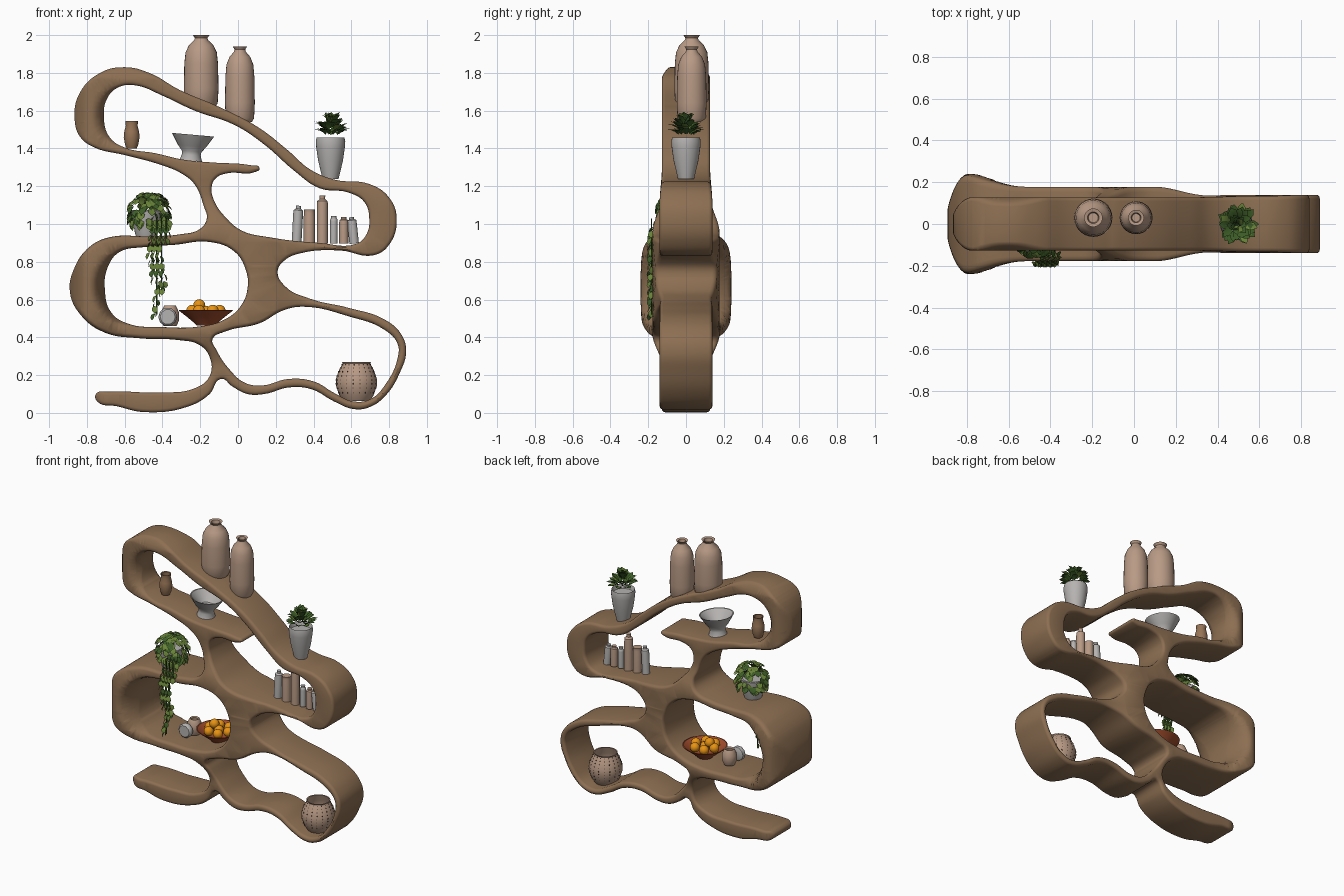
import bpy, bmesh, math, random
from mathutils import Vector, Matrix

if "Cube" in bpy.data.objects:
    bpy.data.objects.remove(bpy.data.objects["Cube"])
random.seed(4)

def srgb(name, r, g, b):
    m = bpy.data.materials.new(name)
    m.diffuse_color = [((c / 255 + .055) / 1.055) ** 2.4 for c in (r, g, b)] + [1]
    m.use_nodes = True
    m.node_tree.nodes["Principled BSDF"].inputs["Base Color"].default_value = m.diffuse_color
    return m

WOOD = srgb("brown wood", 141, 111, 82)
CLAY = srgb("beige clay", 184, 154, 133)
GREY = srgb("light grey", 182, 179, 177)
TAN = srgb("tan clay", 150, 116, 86)
TERRA = srgb("terracotta", 160, 76, 44)
ORANGE = srgb("orange", 236, 150, 20)
DARKLEAF = srgb("dark green", 60, 92, 38)
LEAF = srgb("leaf green", 104, 130, 56)
DARK = srgb("dark slot", 80, 60, 48)

def finish(name, bm, *mats, angle=40):
    bmesh.ops.recalc_face_normals(bm, faces=bm.faces)
    me = bpy.data.meshes.new(name)
    bm.to_mesh(me)
    bm.free()
    for m in mats:
        me.materials.append(m)
    ob = bpy.data.objects.new(name, me)
    bpy.context.collection.objects.link(ob)
    bpy.ops.object.select_all(action='DESELECT')
    bpy.context.view_layer.objects.active = ob
    ob.select_set(True)
    bpy.ops.object.shade_smooth_by_angle(angle=math.radians(angle))
    return ob

def lathe(name, profile, loc, mat, segs=28, rot=(0, 0, 0)):
    bm = bmesh.new()
    rings = [[bm.verts.new((r * math.cos(a), r * math.sin(a), z)) for a in
              [2 * math.pi * i / segs for i in range(segs)]] for r, z in profile]
    for a, b in zip(rings, rings[1:]):
        for i in range(segs):
            j = (i + 1) % segs
            bm.faces.new((a[i], a[j], b[j], b[i]))
    bm.faces.new(rings[0])
    bm.faces.new(rings[-1])
    ob = finish(name, bm, mat)
    ob.location, ob.rotation_euler = loc, rot
    return ob

# ---- flowing shelf: one outline with three openings ----
outer = [(-.865,1.555),(-.84,1.69),(-.73,1.80),(-.60,1.83),(-.47,1.80),(-.31,1.71),(-.1,1.62),
    (.11,1.51),(.27,1.385),(.38,1.29),(.51,1.235),(.70,1.21),(.80,1.14),(.84,1.03),(.80,.89),
    (.72,.835),(.54,.86),(.33,.845),(.25,.81),(.21,.75),(.25,.67),(.38,.605),(.59,.555),
    (.775,.495),(.865,.415),(.89,.325),(.86,.22),(.78,.09),(.695,.03),(.615,.02),(.51,.06),
    (.39,.125),(.27,.135),(.14,.10),(.05,.10),(-.03,.14),(-.09,.18),(-.15,.10),(-.26,.035),
    (-.495,.004),(-.64,.035),(-.745,.06),(-.752,.10),(-.68,.112),(-.415,.108),(-.23,.13),
    (-.15,.195),(-.15,.295),(-.205,.36),(-.31,.385),(-.52,.395),(-.705,.425),(-.83,.515),
    (-.89,.64),(-.865,.77),(-.785,.88),(-.68,.93),(-.47,.935)]
outer += [(-.31,.945),(-.20,.975),(-.165,1.03),(-.18,1.09),(-.23,1.21),(-.295,1.265),
    (-.415,1.315),(-.60,1.365),(-.76,1.405),(-.835,1.46)]
upper = [(-.71,1.565),(-.69,1.67),(-.63,1.725),(-.55,1.735),(-.39,1.675),(-.23,1.60),(-.02,1.525),
    (.14,1.42),(.30,1.28),(.43,1.19),(.59,1.165),(.67,1.115),(.695,1.025),(.68,.945),(.63,.897),
    (.43,.9),(.165,.93),(.02,.965),(-.07,1.04),(-.125,1.12),(-.14,1.19),(-.12,1.24),(-.06,1.268),
    (.09,1.275),(.115,1.295),(.06,1.312),(-.125,1.325),(-.285,1.34),(-.44,1.375),(-.60,1.405),(-.68,1.46)]
left = [(-.705,.655),(-.69,.77),(-.63,.85),(-.495,.878),(-.335,.89),(-.15,.905),(-.02,.855),
    (.04,.76),(.05,.655),(.01,.56),(-.07,.495),(-.2,.458),(-.415,.455),(-.575,.47),(-.67,.53)]
right = [(-.135,.39),(-.07,.43),(.115,.475),(.245,.545),(.35,.562),(.59,.51),(.775,.44),(.845,.365),
    (.845,.29),(.78,.15),(.705,.075),(.615,.06),(.51,.105),(.405,.165),(.27,.18),(.125,.145),
    (.035,.16),(-.045,.23),(-.115,.335)]

def step(a, b, v):
    t = min(1, max(0, (v - a) / (b - a)))
    return t * t * (3 - 2 * t)

def inner_round(x, z, cx, cz, rin, rout):
    # thins a left bend towards its opening, so the wall swells at mid depth
    a = math.hypot((x - cx) / rin[0], (z - cz) / rin[1]) - 1
    b = 1 - math.hypot((x - cx) / rout[0], (z - cz) / rout[1])
    a, b = max(a, 0), max(b, 1e-4)
    t = max(0, 1 - 1.8 * a / (a + b))
    return 1 - .6 * t ** 1.6 * step(cx - .06, cx - .19, x)

def half_depth(x, z):
    # middle shelves are deeper, the lower left loop bulges most, left ends are rounded off
    mid = step(.25, .42, z) * step(1.15, .95, z)
    bulge = max(0, 1 - ((z - .66) / .31) ** 4)
    d = .128 + .012 * step(.2, .5, x) * step(1.3, 1.1, z) + mid * .05 * step(.38, .1, x) \
        + .062 * bulge * step(-.52, -.78, x)
    if z > 1.2:
        t = min(1, max(0, (-.77 - x) / .1))
        d *= 1 - .25 * step(1.77, 1.84, z)
        d *= inner_round(x, z, -.54, 1.57, (.17, .165), (.325, .26))
    elif z > .3:
        t = min(1, max(0, (-.79 - x) / .102))
        d *= inner_round(x, z, -.5, .663, (.205, .21), (.39, .27))
    else:
        t = min(1, max(0, (-.68 - x) / .12))
    return d * (1 - .65 * t ** 2.2)

cu = bpy.data.curves.new("shelf_curve", 'CURVE')
cu.dimensions, cu.fill_mode, cu.resolution_u = '2D', 'BOTH', 6
cu.extrude, cu.bevel_depth, cu.bevel_resolution, cu.offset = .11, .018, 2, -.018
for pts in (outer, upper, left, right):
    sp = cu.splines.new('BEZIER')
    sp.bezier_points.add(len(pts) - 1)
    sp.use_cyclic_u = True
    for p, (x, z) in zip(sp.bezier_points, pts):
        p.co = (x, z, 0)
        p.handle_left_type = p.handle_right_type = 'AUTO'
tmp = bpy.data.objects.new("shelf_helper", cu)
bpy.context.collection.objects.link(tmp)
bm = bmesh.new()
bm.from_mesh(tmp.evaluated_get(bpy.context.evaluated_depsgraph_get()).to_mesh())
bpy.data.objects.remove(tmp)
bmesh.ops.remove_doubles(bm, verts=bm.verts, dist=.0002)
# tidy the flat sides so the triangles run across the bands, then slice them
caps = {f for f in bm.faces if all(abs(v.co.z) > .1275 for v in f.verts)}
inner_edges = [e for e in bm.edges if len(e.link_faces) == 2 and all(f in caps for f in e.link_faces)]
bmesh.ops.beautify_fill(bm, faces=list(caps), edges=inner_edges)
cuts = [((-.87 + .02 * i, 0, 0), (1, 0, 0)) for i in range(13)] + \
       [((0, z, 0), (0, 1, 0)) for z in (.42, .48, .54, .6, .72, .78, .84, .9, 1.46, 1.54, 1.62, 1.7, 1.77)]
for co, no in cuts:
    bmesh.ops.bisect_plane(bm, geom=bm.verts[:] + bm.edges[:] + bm.faces[:], plane_co=co, plane_no=no)
for v in bm.verts:
    x, z, t = v.co
    v.co = (x, -t / .128 * half_depth(x, z), z)
for f in bm.faces:
    f.material_index = 0
finish("flowing_shelf", bm, WOOD, angle=60)

# ---- vases and bowls ----
def tall_vase(name, x, z, r, h):
    prof = [(.8, 0), (.95, .05), (1, .25), (.97, .6), (.9, .76), (.7, .86), (.4, .93),
            (.36, .96), (.48, 1), (.3, .99), (.25, .93)]
    lathe(name, [(a * r, b * h) for a, b in prof], (x, .03, z), CLAY)
tall_vase("tall_vase", -.195, 1.62, .092, .38)
tall_vase("short_vase", .01, 1.54, .079, .4)
lathe("small_vase", [(.027,0),(.035,.02),(.042,.06),(.039,.09),(.031,.12),(.034,.145),(.028,.143),(.03,.1)],
      (-.563, 0, 1.4), TAN)
lathe("grey_bowl", [(.06,0),(.05,.03),(.052,.05),(.075,.078),(.112,.138),(.105,.137),(.045,.07)],
      (-.25, 0, 1.335), GREY, rot=(0, math.radians(5), 0))
lathe("beige_pot", [(.035,0),(.048,.03),(.048,.07),(.035,.1),(.03,.108),(.024,.1),(.03,.07)],
      (-.36, .03, .46), CLAY)
lathe("grey_cup", [(.035,-.02),(.047,-.014),(.05,0),(.047,.014),(.04,.02)],
      (-.372, -.05, .508), GREY, segs=10, rot=(math.pi / 2, 0, 0))

# ---- bowl of oranges ----
lathe("fruit_bowl", [(.05,0),(.06,.012),(.1,.045),(.145,.08),(.138,.081),(.09,.048),(.045,.02)],
      (-.17, .03, .463), TERRA, segs=32)
bm = bmesh.new()
spots = [(.072 * math.cos(i * math.pi / 3), .072 * math.sin(i * math.pi / 3), .54) for i in range(6)]
for x, y, z in spots + [(0, 0, .535), (-.035, 0, .57)]:
    bmesh.ops.create_uvsphere(bm, u_segments=16, v_segments=10, radius=.032,
                              matrix=Matrix.Translation((x - .17, y + .03, z)))
finish("oranges", bm, ORANGE)

# ---- row of bottles ----
for i, (x, r, h, m, neck, tilt) in enumerate([
        (.31, .026, .2, GREY, .5, 3), (.378, .03, .18, CLAY, .95, 0), (.447, .029, .255, CLAY, .5, 0),
        (.507, .02, .145, GREY, .7, 0), (.56, .024, .14, CLAY, .6, 0), (.615, .025, .14, GREY, .5, -6)]):
    lathe(f"bottle_{i}", [(r, 0), (r, h * .8), (r * .95, h * .88), (r * neck, h * .92), (r * neck, h * .97),
          (r * (neck + .05), h)], (x, 0, .897), m, 16, (0, math.radians(tilt), 0))

# ---- basket with rows of dark slots ----
wall = [(.07,0),(.09,.03),(.108,.08),(.108,.12),(.092,.165),(.073,.2)]
lathe("basket", wall + [(.077,.207),(.07,.206),(.085,.16),(.095,.12),(.09,.06),(.06,.01)], (.627, 0, .062), CLAY, 24)
bm = bmesh.new()
for i in range(18):
    for (r0, z0), (r1, z1) in zip(wall[1:], wall[2:]):
        for t in (.3, .8):
            r, z = r0 + (r1 - r0) * t, z0 + (z1 - z0) * t
            m = Matrix.Translation((.627, 0, .062 + z)) @ Matrix.Rotation(i * math.pi / 9, 4, 'Z') \
                @ Matrix.Translation((r, 0, 0)) @ Matrix.Diagonal((.003, .004, .007, 1))
            bmesh.ops.create_cube(bm, size=1, matrix=m)
finish("basket_slots", bm, DARK)

# ---- plants ----
def leaf(bm, base, direction, length, width, mat, droop=.25):
    d = Vector(direction).normalized()
    side = d.cross(Vector((0, 0, 1)))
    side = side.normalized() if side.length > .05 else Vector((1, 0, 0))
    up = side.cross(d)
    b = Vector(base)
    P = lambda t, s, h: bm.verts.new(b + d * t * length + side * s * width + up * h * length)
    root, tip = P(0, 0, 0), P(1, 0, -droop)
    m1, m2 = P(.35, 0, 0), P(.75, 0, -droop * .4)
    for s in (-.5, .5):
        e1, e2 = P(.35, s * .9, .08), P(.75, s * .9, .05 - droop * .4)
        for f in ((root, m1, e1), (m1, m2, e2, e1), (m2, tip, e2)):
            bm.faces.new(f).material_index = mat

def dome(i, lo, hi):
    a, e = i * 2.4, random.uniform(lo, hi)
    return Vector((math.cos(a) * math.cos(e), math.sin(a) * math.cos(e), math.sin(e)))

lathe("right_pot", [(.042,0),(.047,.02),(.066,.1),(.076,.17),(.078,.2),(.074,.22),(.066,.19)], (.49, 0, 1.237), GREY)
bm = bmesh.new()
for i in range(60):
    c = dome(i, .2, 1.45)
    tilt = Vector((random.uniform(-.4, .4), random.uniform(-.4, .4), random.uniform(0, .5)))
    leaf(bm, Vector((.495, 0, 1.455)) + Vector((c.x * .04, c.y * .04, c.z * .075)), c + tilt,
         random.uniform(.055, .075), .04, int(i % 5 == 0), .25)
finish("right_plant", bm, DARKLEAF, LEAF)

lathe("left_pot", [(.053,0),(.06,.02),(.078,.12),(.08,.14),(.075,.145),(.07,.13)], (-.485, -.055, .929), GREY)
bm = bmesh.new()
top = Vector((-.47, -.06, 1.06))
for i in range(150):
    c = dome(i, -.5, 1.4)
    p = top + Vector((c.x * .09, c.y * .075, c.z * .105))
    leaf(bm, p, c * .8 + Vector((random.uniform(-.5, .5), random.uniform(-.4, .4), -.8)), .05, .042, int(i % 5 < 3))
# trailing vines over the front edge
for x, low in ((-.455, .7), (-.43, .52), (-.405, .66), (-.38, .92)):
    z, k = 1.06, 0
    while z > low:
        p = Vector((x + .012 * math.sin(z * 20), -.14 - .045 * step(1.06, .95, z), z))
        leaf(bm, p, (.6 * math.cos(k * 2.6), -.25 + .35 * math.sin(k * 2.6), -.8), .042, .033, int(k % 4 > 0))
        z, k = z - .019, k + 1
    h = 1.03 - low
    bmesh.ops.create_cone(bm, segments=5, radius1=.003, radius2=.003, depth=h, cap_ends=True,
                          matrix=Matrix.Translation((x, -.183, low + h / 2)))
finish("hanging_plant", bm, DARKLEAF, LEAF)
